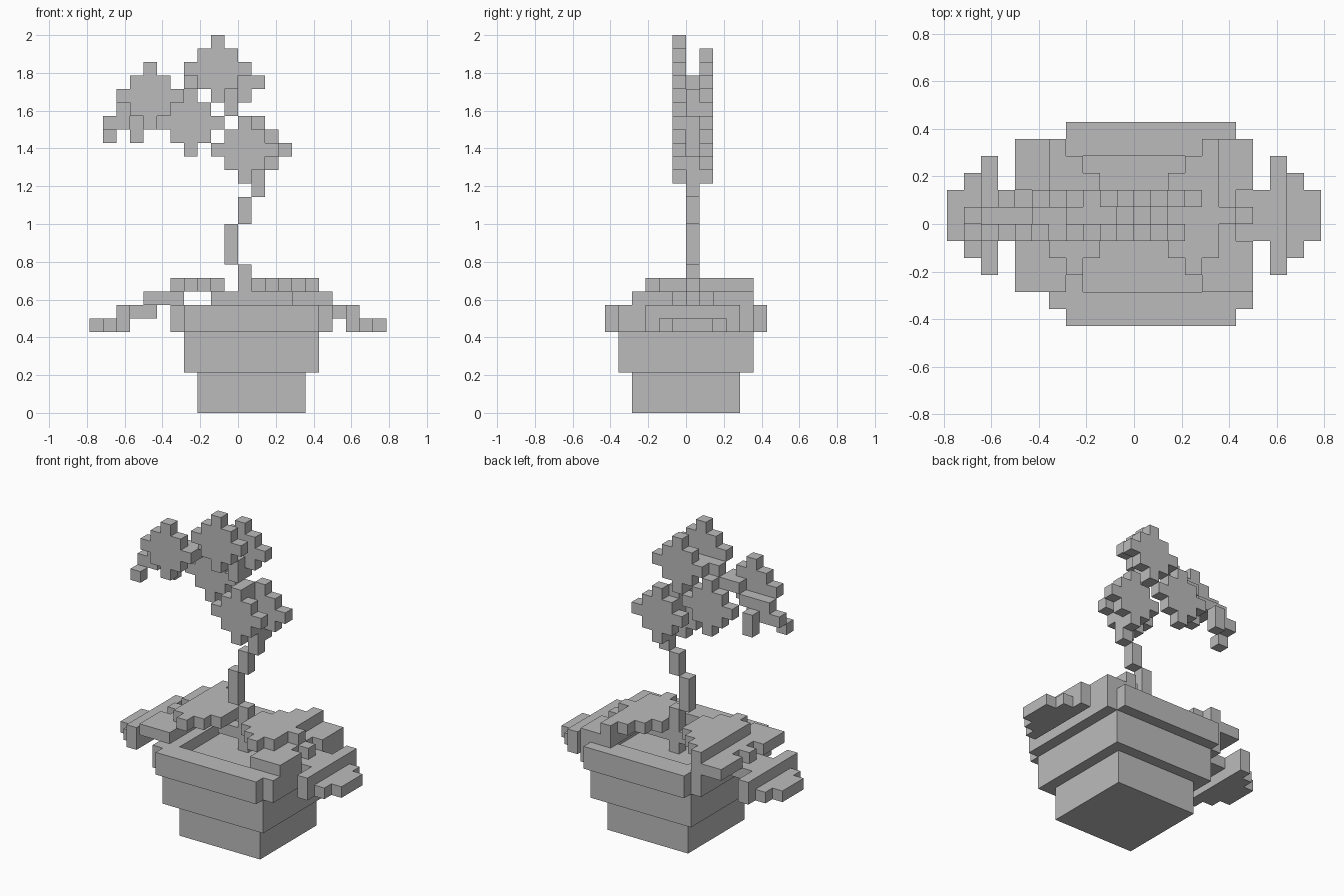
import bpy
import bmesh
import math
from itertools import product
from mathutils import Vector

U = 1 / 14  # edge of one block

if "Cube" in bpy.data.objects:
    bpy.data.objects.remove(bpy.data.objects["Cube"])

grey = bpy.data.materials.new("plain_grey")
grey.use_nodes = True
grey.diffuse_color = (0.5, 0.5, 0.5, 1)
grey.node_tree.nodes["Principled BSDF"].inputs["Base Color"].default_value = grey.diffuse_color


def box(xs, ys, zs):
    """Set of unit cells inside the given ranges."""
    return set(product(range(*xs), range(*ys), range(*zs)))


def build(name, cells):
    """Skin a set of cells with faces on its outer boundary only."""
    bm = bmesh.new()
    for cell in cells:
        for axis, side in product(range(3), (0, 1)):
            neighbour = list(cell)
            neighbour[axis] += 2 * side - 1
            if tuple(neighbour) in cells:
                continue
            a, b = (axis + 1) % 3, (axis + 2) % 3
            corners = []
            for da, db in ((0, 0), (1, 0), (1, 1), (0, 1)):
                p = Vector(cell)
                p[axis] += side
                p[a] += da
                p[b] += db
                corners.append(bm.verts.new(p * U))
            bm.faces.new(corners if side else corners[::-1])
    bmesh.ops.remove_doubles(bm, verts=bm.verts, dist=U / 100)
    bmesh.ops.dissolve_limit(bm, angle_limit=math.radians(1),
                             verts=bm.verts, edges=bm.edges)
    mesh = bpy.data.meshes.new(name)
    bm.to_mesh(mesh)
    bm.free()
    mesh.materials.append(grey)
    obj = bpy.data.objects.new(name, mesh)
    bpy.context.collection.objects.link(obj)
    return obj


def mirrored(cells):
    return {(-x - 1, y, z) for x, y, z in cells}


def flower(name, cx, cz, y):
    """Diamond-shaped flat bloom, one block thick."""
    reach = range(-2, 3)
    build(name, {(cx + i, y, cz + k) for i in reach for k in reach
                 if abs(i) + abs(k) <= 2})


# Pot: two stacked tiers and a rim with sunken soil
build("pot_base", box((-3, 5), (-4, 4), (0, 3)))
build("pot_body", box((-4, 6), (-5, 5), (3, 6)))
rim = box((-5, 7), (-5, 5), (6, 8)) | box((-4, 6), (-6, 6), (6, 8))
build("pot_rim", rim - box((-3, 5), (-4, 4), (7, 8)))

# Leaf: raised crown, broad shoulder and drooping tip
leaf = set()
for x, half in ((1, 1), (2, 2), (3, 3), (4, 2)):
    leaf |= box((x, x + 1), (-half, half + 1), (9, 10))
leaf |= box((4, 5), (2, 5), (9, 10))
shoulder = box((4, 7), (-4, 5), (8, 9))
for y in (-1, 1):
    shoulder.discard((6, y, 8))
leaf |= shoulder
leaf |= box((6, 9), (-1, 2), (7, 8)) | box((8, 9), (-3, 4), (6, 8))
leaf |= box((9, 10), (-2, 3), (6, 7)) | box((10, 11), (-1, 2), (6, 7))
build("left_leaf", leaf | box((1, 4), (0, 1), (8, 9)) | {(5, 0, 9)})
build("right_leaf", mirrored(leaf | box((0, 2), (0, 1), (8, 9))))

# Stem: column sections that zigzag up and arch over to one side
stem = set()
for x, bottom, top in ((0, 7, 11), (-1, 11, 14), (0, 14, 16), (1, 16, 19),
                       (0, 19, 22), (-1, 22, 24), (-2, 24, 25), (-3, 24, 25),
                       (-4, 24, 25), (-5, 23, 24), (-6, 23, 24), (-7, 22, 23),
                       (-8, 22, 23), (-9, 21, 23), (-10, 21, 22)):
    stem |= box((x, x + 1), (0, 1), (bottom, top))
build("stem", stem)

# Blooms in front of and behind the stem
FRONT, BACK = -1, 1
flower("front_flower_low", 0, 19, FRONT)
flower("front_flower_top", -2, 25, FRONT)
flower("front_flower_outer", -7, 23, FRONT)
flower("back_flower_low", 1, 19, BACK)
flower("back_flower_top", -1, 24, BACK)
flower("back_flower_outer", -4, 21, BACK)

# Buds at the drooping end of the stem
build("front_bud", {(-10, FRONT, 20)})
build("back_bud", box((-8, -7), (BACK, BACK + 1), (20, 22)))
